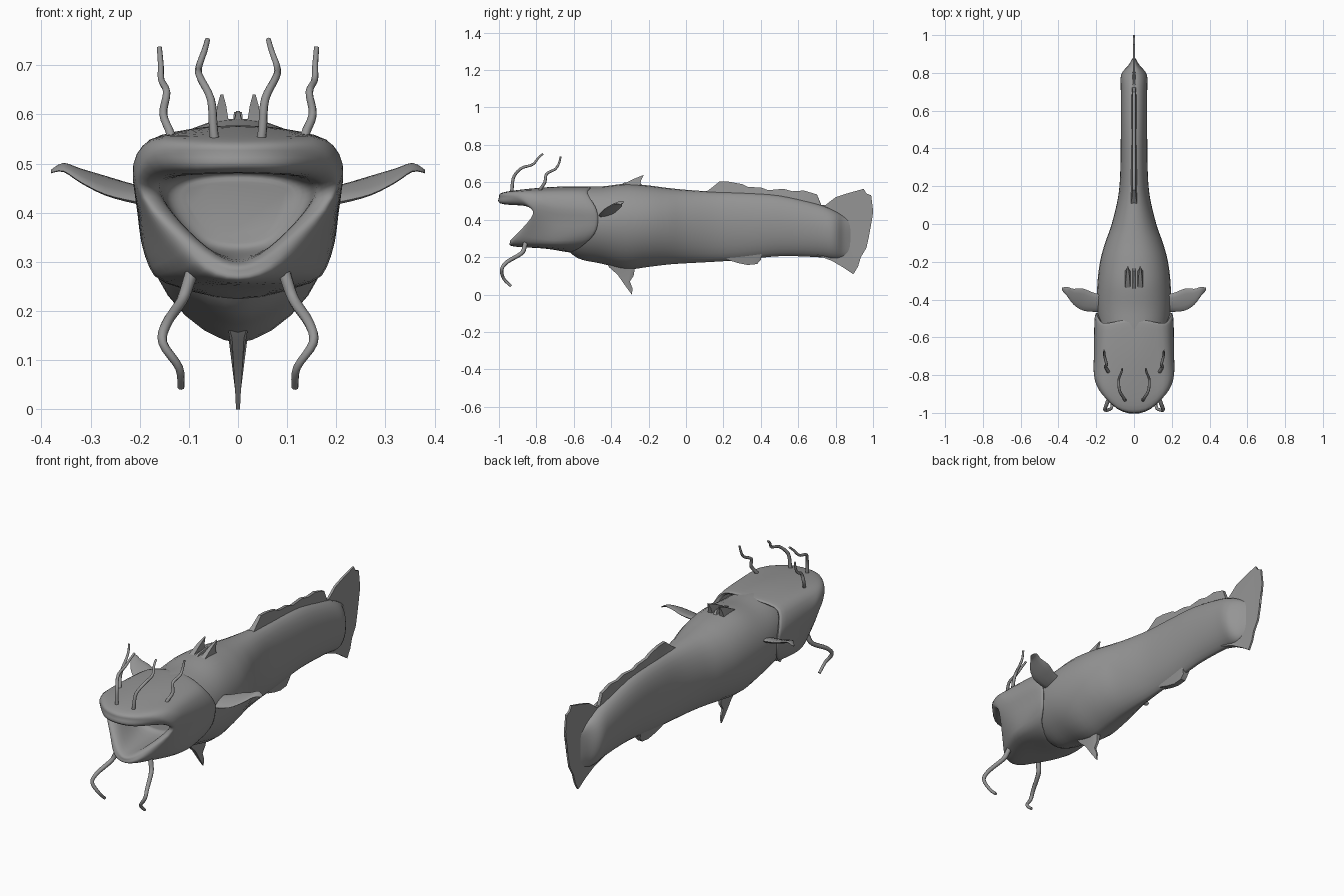
import bpy, bmesh
from mathutils import Vector
from math import sin, cos, pi

grey = bpy.data.materials.new("dark_grey")
grey.diffuse_color = (.3, .3, .3, 1)


def spline(pts, n, closed=False):
    """Points on a smooth curve that passes through pts."""
    p = [Vector(q) for q in pts]
    m = len(p)
    at = (lambda i: p[i % m]) if closed else (lambda i: p[max(0, min(m - 1, i))])
    out = []
    for i in range(m if closed else m - 1):
        a, b, c, d = at(i - 1), at(i), at(i + 1), at(i + 2)
        for k in range(n):
            t = k / n
            out.append(0.5 * (2 * b + (c - a) * t + (2 * a - 5 * b + 4 * c - d) * t * t
                              + (3 * b - a - 3 * c + d) * t ** 3))
    return out if closed else out + [p[-1]]


def finish(name, bm, angle):
    bmesh.ops.recalc_face_normals(bm, faces=bm.faces)
    me = bpy.data.meshes.new(name)
    bm.to_mesh(me)
    bm.free()
    me.materials.append(grey)
    ob = bpy.data.objects.new(name, me)
    bpy.context.collection.objects.link(ob)
    bpy.ops.object.select_all(action='DESELECT')
    ob.select_set(True)
    bpy.context.view_layer.objects.active = ob
    bpy.ops.object.shade_smooth_by_angle(angle=angle)
    return ob


def loft(name, rings, n=4, caps=(True, True)):
    """Skin a surface smoothly through rings of equal point count."""
    cols = [spline(c, n) for c in zip(*rings)]
    bm = bmesh.new()
    rows = [[bm.verts.new(c[i]) for c in cols] for i in range(len(cols[0]))]
    for a, b in zip(rows, rows[1:]):
        for j in range(len(a)):
            k = (j + 1) % len(a)
            bm.faces.new((a[j], a[k], b[k], b[j]))
    if caps[0]:
        bm.faces.new(rows[0])
    if caps[1]:
        bm.faces.new(rows[-1])
    return finish(name, bm, 0.9)


def plate(name, outline, x0=0):
    """Thin upright fin; outline holds (y, z, half thickness)."""
    bm = bmesh.new()
    sides = [[bm.verts.new((x0 + s * t, y, z)) for y, z, t in outline] for s in (1, -1)]
    bm.faces.new(sides[0])
    bm.faces.new(sides[1][::-1])
    for j in range(len(outline)):
        k = (j + 1) % len(outline)
        bm.faces.new((sides[0][k], sides[0][j], sides[1][j], sides[1][k]))
    bmesh.ops.triangulate(bm, faces=[f for f in bm.faces if len(f.verts) > 4])
    return finish(name, bm, 0.7)


def barbel(name, pts, r):
    path = spline(pts, 4)
    rings = []
    for i, p in enumerate(path):
        d = (path[min(i + 1, len(path) - 1)] - path[max(i - 1, 0)]).normalized()
        u = d.cross(Vector((1, 0.2, 0))).normalized()
        v = d.cross(u)
        q = r * (1.25 - 0.6 * i / (len(path) - 1))
        rings.append([p + q * (u * cos(a * pi / 4) + v * sin(a * pi / 4)) for a in range(8)])
    return loft(name, rings, 1)


# Body: y, top z, bottom z, half width
stations = [(-.66, .55, .27, .13), (-.58, .575, .195, .175), (-.45, .578, .165, .195),
            (-.32, .592, .135, .194), (-.2, .583, .148, .18), (-.1, .57, .16, .153),
            (0, .56, .167, .118), (.15, .55, .175, .083), (.3, .545, .185, .072),
            (.5, .53, .205, .07), (.7, .485, .2, .07), (.79, .45, .19, .068),
            (.84, .42, .2, .03), (.88, .39, .22, .006)]
rings = []
for y, top, bot, w in stations:
    mid = bot + (top - bot) * .56
    ring = []
    for k in range(28):
        a = 2 * pi * k / 28
        c, s = cos(a), sin(a)
        e = .9 if s > 0 else 1.25
        x = w * (1 if c > 0 else -1) * abs(c) ** e
        ring.append((x, y, mid + s * ((top - mid) if s > 0 else (mid - bot))))
    rings.append(ring)
loft("body", rings)

# Head: half rings from top centre to bottom centre, gill edge to throat
gill = [(0, -.52, .575), (.09, -.53, .57), (.17, -.54, .543), (.205, -.5, .47),
        (.203, -.485, .4), (.187, -.505, .32), (.135, -.57, .255), (0, -.62, .225)]
cheek = [(0, -.72, .575), (.1, -.72, .567), (.18, -.72, .547), (.212, -.7, .48),
         (.203, -.67, .4), (.185, -.69, .31), (.145, -.72, .26), (0, -.75, .245)]
lip_out = [(0, -.96, .55), (.09, -.94, .55), (.175, -.86, .547), (.212, -.79, .5),
           (.2, -.79, .425), (.15, -.83, .335), (.08, -.9, .275), (0, -.92, .257)]
lip_edge = [(0, -1, .52), (.09, -.975, .52), (.17, -.9, .515), (.2, -.84, .475),
            (.187, -.818, .43), (.126, -.87, .357), (.06, -.925, .297), (0, -.942, .277)]
lip_in = [(0, -.97, .482), (.08, -.95, .48), (.145, -.88, .477), (.165, -.815, .457),
          (.15, -.79, .42), (.1, -.84, .362), (.045, -.89, .316), (0, -.91, .3)]
throat = [(0, -.7, .485), (.08, -.7, .48), (.13, -.7, .465), (.145, -.7, .44),
          (.13, -.7, .4), (.1, -.7, .36), (.06, -.7, .33), (0, -.7, .32)]
tuck = [(x * .9, y + .005, .4 + (z - .4) * .92) for x, y, z in gill]
gullet = [(x * .7, -.67, .41 + (z - .41) * .7) for x, y, z in throat]
head_rings = []
for half in (tuck, gill, cheek, lip_out, lip_edge, lip_in, throat, gullet):
    full = half + [(-x, y, z) for x, y, z in half[-2:0:-1]]
    head_rings.append(spline(full, 3, True))
loft("head", head_rings, 5, (False, True))

# Tail fin
plate("tail_fin", [(.68, .4, .02), (.72, .478, .008), (.745, .478, .006), (.8, .52, .006),
                   (.86, .54, .006), (.95, .565, .005), (.965, .54, .005), (.99, .53, .005),
                   (1, .45, .005), (.998, .42, .005), (.972, .37, .005), (.978, .31, .005),
                   (.965, .25, .005), (.935, .2, .005), (.92, .15, .005), (.895, .108, .005),
                   (.84, .145, .007), (.78, .18, .012), (.7, .21, .02)])

# Long wavy back fin
plate("long_back_fin", [(.08, .53, .02), (.13, .565, .012), (.18, .605, .008), (.23, .603, .008),
                        (.3, .59, .008), (.33, .575, .008), (.4, .572, .008), (.44, .558, .008),
                        (.52, .565, .008), (.57, .552, .008), (.63, .556, .008), (.7, .535, .008),
                        (.715, .5, .008), (.73, .46, .01), (.6, .46, .02), (.3, .5, .02)])

# Belly fins
plate("front_belly_fin", [(-.44, .19, .025), (-.41, .145, .012), (-.365, .105, .01),
                          (-.32, .04, .006), (-.29, 0, .004), (-.285, .03, .004),
                          (-.3, .07, .006), (-.28, .1, .007), (-.275, .13, .009),
                          (-.28, .19, .025)])
plate("rear_belly_fin", [(.18, .23, .03), (.22, .186, .018), (.28, .168, .016), (.33, .158, .014),
                         (.38, .163, .014), (.4, .185, .014), (.41, .24, .03)])

# Low ridge between the back spines
plate("back_ridge", [(-.4, .56, .015), (-.33, .598, .005), (-.25, .607, .004), (-.22, .56, .015)])

# Side fin: x, centre y, z, half chord, half thickness
fin = [(.16, -.42, .43, .045, .014), (.21, -.415, .438, .05, .013), (.27, -.4, .455, .058, .01),
       (.32, -.385, .475, .042, .008), (.355, -.357, .492, .024, .006), (.38, -.345, .484, .008, .003)]

# Mirrored parts
upper_front = [(.045, -.93, .53), (.05, -.93, .57), (.055, -.92, .63), (.077, -.88, .675),
               (.08, -.82, .695), (.068, -.79, .73), (.062, -.765, .752)]
upper_rear = [(.135, -.79, .53), (.137, -.78, .56), (.152, -.755, .6), (.145, -.745, .645),
              (.156, -.7, .67), (.157, -.68, .7), (.16, -.67, .737)]
lower = [(.085, -.85, .31), (.1, -.862, .26), (.115, -.88, .22), (.145, -.955, .175),
         (.153, -.985, .135), (.12, -.975, .085), (.116, -.935, .045)]
for side, s in (("right", 1), ("left", -1)):
    flip = lambda pts: [(s * x, y, z) for x, y, z in pts]
    barbel(side + "_upper_front_barbel", flip(upper_front), .008)
    barbel(side + "_upper_rear_barbel", flip(upper_rear), .008)
    barbel(side + "_lower_barbel", flip(lower), .011)
    loft(side + "_side_fin", [[(s * x, yc + h * cos(k * pi / 6),
                                z + t * sin(k * pi / 6) + .3 * h * cos(k * pi / 6))
                               for k in range(12)] for x, yc, z, h, t in fin], 3)
    plate(side + "_back_spine", [(-.38, .56, .018), (-.33, .592, .013), (-.28, .618, .009),
                                 (-.225, .64, .003), (-.24, .612, .008), (-.25, .56, .018)], s * .033)
